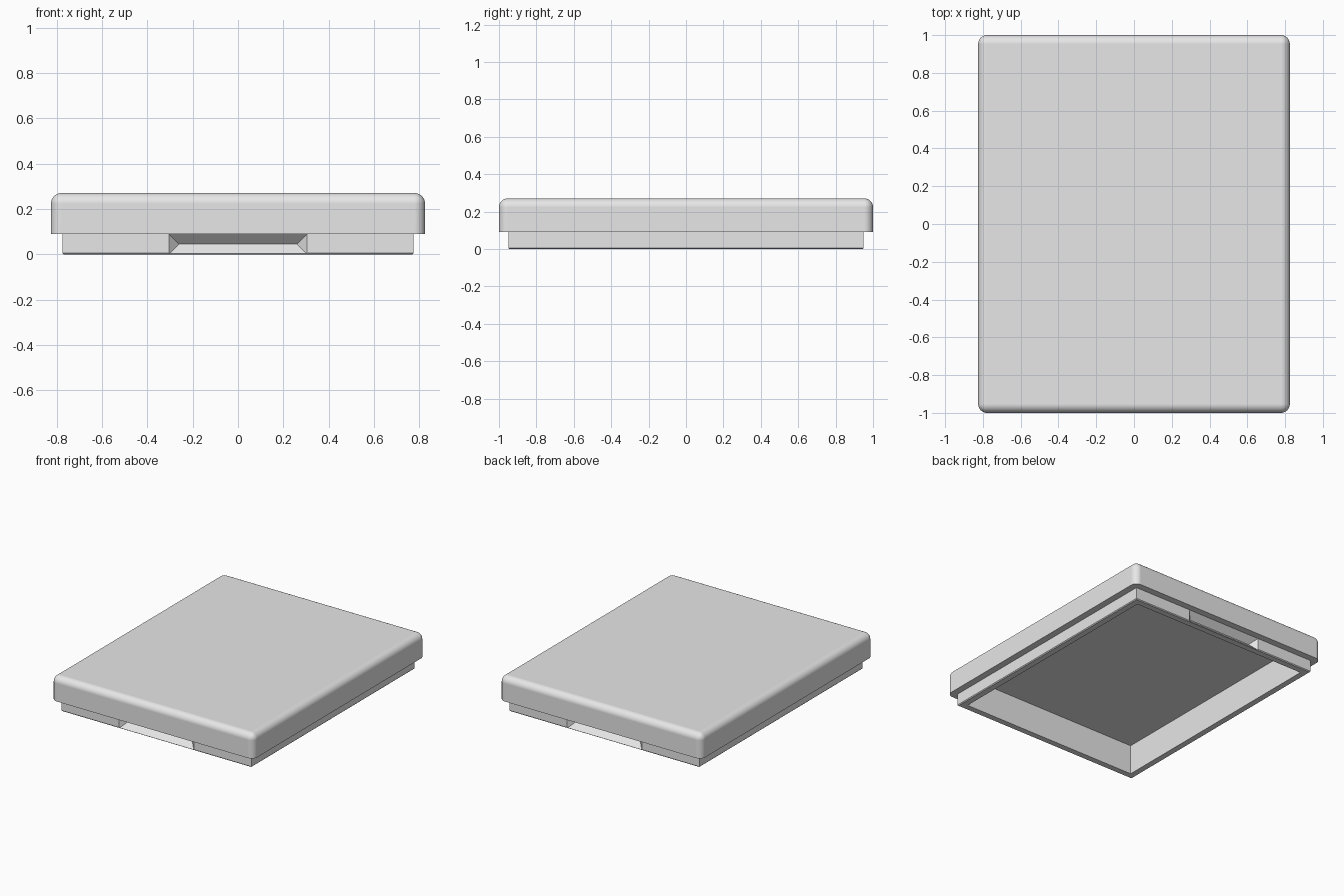
import bpy, bmesh
from mathutils import Vector

cube = bpy.data.objects.get("Cube")
if cube:
    bpy.data.objects.remove(cube, do_unlink=True)

grey = bpy.data.materials.new("light grey")
grey.use_nodes = True
grey.diffuse_color = (0.8, 0.8, 0.8, 1)
grey.node_tree.nodes["Principled BSDF"].inputs["Base Color"].default_value = grey.diffuse_color

LID_X, LID_Y = 0.825, 1.0        # half sizes of the lid
STEP, WALL = 0.05, 0.05          # skirt inset and wall thickness
SKIRT_H, LID_TOP, CEILING = 0.09, 0.27, 0.22


def finish(name, bm):
    bmesh.ops.recalc_face_normals(bm, faces=bm.faces)
    mesh = bpy.data.meshes.new(name)
    bm.to_mesh(mesh)
    bm.free()
    mesh.materials.append(grey)
    obj = bpy.data.objects.new(name, mesh)
    bpy.context.collection.objects.link(obj)
    return obj


def box(name, hx, hy, z0, z1, pick=None, radius=0.0, segments=1):
    """Box with a bevel on the edges chosen by pick(vertex_a, vertex_b)."""
    bm = bmesh.new()
    bmesh.ops.create_cube(bm, size=2)
    for v in bm.verts:
        v.co = Vector((v.co.x * hx, v.co.y * hy, z1 if v.co.z > 0 else z0))
    if pick:
        edges = [e for e in bm.edges if pick(e.verts[0].co, e.verts[1].co)]
        bmesh.ops.bevel(bm, geom=edges, offset=radius, segments=segments,
                        profile=0.5, affect='EDGES', clamp_overlap=True)
    return finish(name, bm)


def combine(target, other, operation):
    bpy.context.view_layer.objects.active = target
    mod = target.modifiers.new(operation.lower(), 'BOOLEAN')
    mod.operation, mod.object, mod.solver = operation, other, 'EXACT'
    bpy.ops.object.modifier_apply(modifier=mod.name)
    bpy.data.objects.remove(other, do_unlink=True)


def grip_cutter(side):
    """Wedge with sloping ends; side is -1 for the front, 1 for the back."""
    half, depth, mid, out = 0.305, 0.045, SKIRT_H / 2, 0.02
    face_y = LID_Y - STEP
    bm = bmesh.new()
    w, h = half + out, mid + out
    points = [(sx * w, side * (face_y + out), mid + sz * h)
              for sx in (-1, 1) for sz in (-1, 1)]
    points += [(sx * (half - depth), side * (face_y - depth), mid) for sx in (-1, 1)]
    for p in points:
        bm.verts.new(p)
    bmesh.ops.convex_hull(bm, input=bm.verts)
    return finish("grip_cutter", bm)


# Skirt below the lid, with a fine chamfer underneath and a finger grip at each end
skirt = box("skirt", LID_X - STEP, LID_Y - STEP, 0, SKIRT_H + 0.03,
            lambda a, b: max(a.z, b.z) < 0.01, 0.006)
for side in (-1, 1):
    combine(skirt, grip_cutter(side), 'DIFFERENCE')

# Lid with rounded top and upright edges
shell = box("cover_shell", LID_X, LID_Y, SKIRT_H, LID_TOP,
            lambda a, b: max(a.z, b.z) > SKIRT_H + 0.01, 0.047, 8)
combine(shell, skirt, 'UNION')

# Hollow underside
inset = STEP + WALL
cavity = box("cavity_cutter", LID_X - inset, LID_Y - inset, -0.1, CEILING)
combine(shell, cavity, 'DIFFERENCE')

# Smooth the rounded edges, keep flat faces flat
bpy.ops.object.select_all(action='DESELECT')
shell.select_set(True)
bpy.context.view_layer.objects.active = shell
bpy.ops.object.shade_smooth_by_angle(angle=0.5)
normals = shell.modifiers.new("flat faces", 'WEIGHTED_NORMAL')
normals.keep_sharp = True
